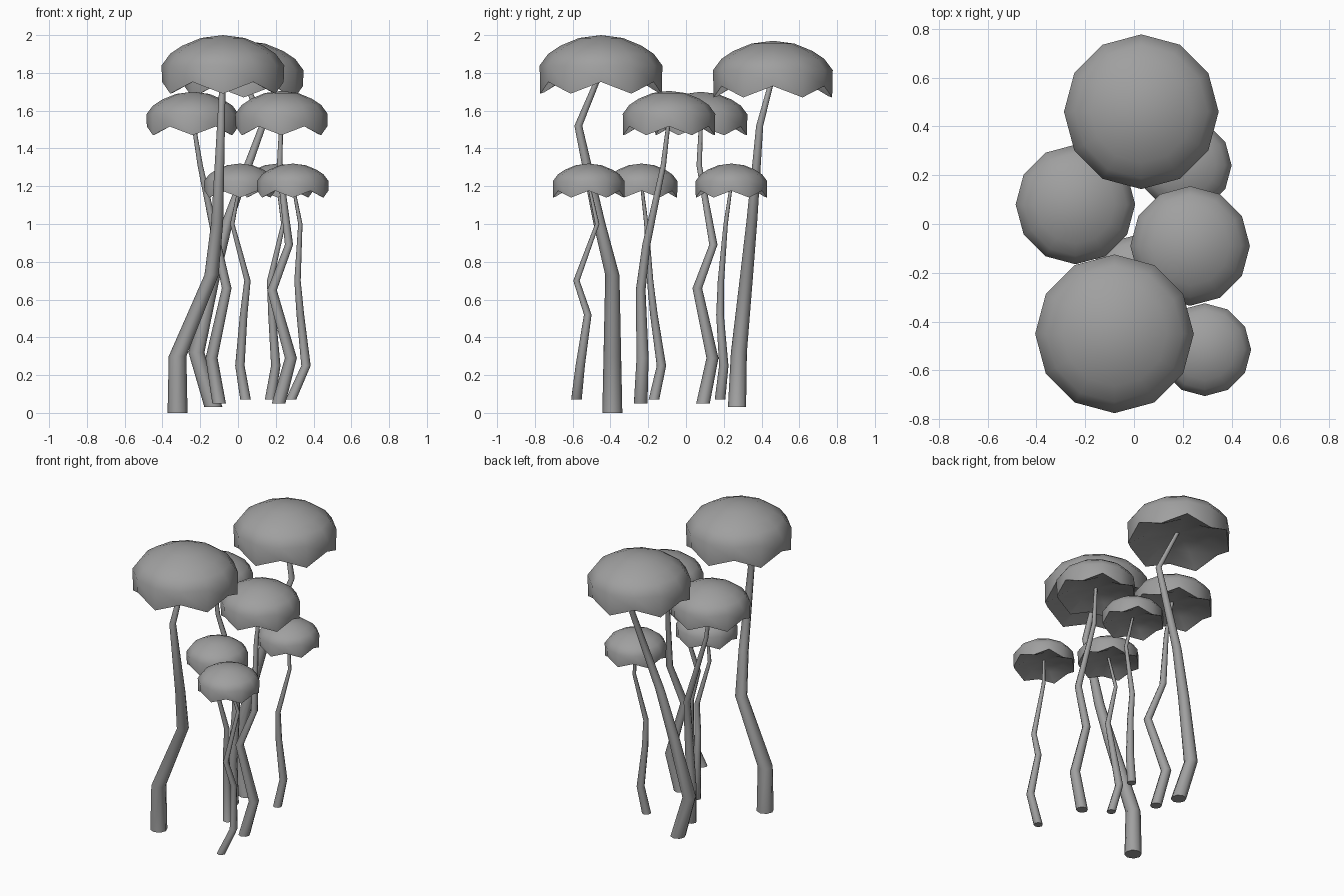
import bpy, bmesh, math
from mathutils import Vector

cube = bpy.data.objects.get("Cube")
if cube:
    bpy.data.objects.remove(cube)

grey = bpy.data.materials.new("mushroom_grey")
grey.use_nodes = True
colour = (0.35, 0.35, 0.35, 1)
grey.diffuse_color = colour
grey.node_tree.nodes["Principled BSDF"].inputs["Base Color"].default_value = colour

SIDES = 12
# Cap section from crown to rim to underside: radius, height, rim waviness
SECTION = [(0.36, 0.95, 0), (0.66, 0.82, 0), (0.86, 0.68, 0), (1, 0.48, 0),
           (0.99, 0.10, 0.1), (0.93, 0.12, 0.1), (0.6, 0.27, 0.04)]


def finish(bm, name, angle):
    bmesh.ops.recalc_face_normals(bm, faces=bm.faces)
    mesh = bpy.data.meshes.new(name)
    bm.to_mesh(mesh)
    bm.free()
    mesh.materials.append(grey)
    obj = bpy.data.objects.new(name, mesh)
    bpy.context.collection.objects.link(obj)
    bpy.ops.object.select_all(action="DESELECT")
    obj.select_set(True)
    bpy.context.view_layer.objects.active = obj
    bpy.ops.object.shade_smooth_by_angle(angle=math.radians(angle))


def skin(bm, rings, start, end):
    """Join rings of vertices and close both ends with fans."""
    n = len(rings[0])
    for i in range(n):
        j = (i + 1) % n
        for a, b in zip(rings, rings[1:]):
            bm.faces.new((a[i], a[j], b[j], b[i]))
        bm.faces.new((start, rings[0][j], rings[0][i]))
        bm.faces.new((end, rings[-1][i], rings[-1][j]))


def make_cap(name, x, y, radius, low, top):
    bm = bmesh.new()
    h = top - low
    rings = []
    for r, z, wave in SECTION:
        ring = []
        for i in range(SIDES):
            a = math.tau * i / SIDES
            dz = wave * (-1) ** (i + 1)
            ring.append(bm.verts.new((x + radius * r * math.cos(a),
                                      y + radius * r * math.sin(a),
                                      low + h * (z - dz))))
        rings.append(ring)
    crown = bm.verts.new((x, y, top))
    under = bm.verts.new((x, y, low + h * 0.33))
    skin(bm, rings, crown, under)
    finish(bm, name, 50)


def make_stem(name, path, base_radius):
    bm = bmesh.new()
    pts = [Vector(p) for p in path]
    z0, z1 = pts[0].z, pts[-1].z
    rings = []
    for p in pts:
        r = base_radius * (1 - 0.72 * (p.z - z0) / (z1 - z0))
        rings.append([bm.verts.new((p.x + r * math.cos(math.tau * i / 8),
                                    p.y + r * math.sin(math.tau * i / 8), p.z))
                      for i in range(8)])
    skin(bm, rings, bm.verts.new(pts[0]), bm.verts.new(pts[-1]))
    finish(bm, name, 50)


# Each mushroom: cap x, y, radius, rim low, crown; stem base radius; stem path below the cap
MUSHROOMS = {
    "tall_front": ((-0.08, -0.45, 0.325, 1.69, 2.0), 0.053,
                   [(-0.32, -0.39, 0), (-0.32, -0.39, 0.3), (-0.14, -0.39, 0.73),
                    (-0.11, -0.46, 1.01), (-0.09, -0.57, 1.52)]),
    "tall_back": ((0.03, 0.46, 0.317, 1.67, 1.97), 0.048,
                  [(-0.13, 0.27, 0.03), (-0.22, 0.28, 0.32), (-0.13, 0.32, 0.72),
                   (-0.05, 0.35, 1.03), (0.13, 0.39, 1.52)]),
    "middle_right": ((-0.24, 0.08, 0.245, 1.47, 1.7), 0.036,
                     [(-0.1, 0.09, 0.05), (-0.14, 0.14, 0.29), (-0.06, 0.06, 0.66),
                      (-0.11, 0.145, 0.89), (-0.2, 0.07, 1.31)]),
    "middle_left": ((0.23, -0.09, 0.245, 1.47, 1.705), 0.036,
                    [(0.215, -0.24, 0.05), (0.28, -0.23, 0.29), (0.18, -0.24, 0.65),
                     (0.27, -0.21, 0.89), (0.22, -0.12, 1.31)]),
    "short_front": ((0.29, -0.515, 0.19, 1.14, 1.32), 0.028,
                    [(0.28, -0.58, 0.07), (0.36, -0.56, 0.25), (0.33, -0.52, 0.52),
                     (0.315, -0.58, 0.7), (0.33, -0.47, 1.0)]),
    "short_back": ((0.21, 0.24, 0.19, 1.14, 1.32), 0.028,
                   [(0.17, 0.18, 0.07), (0.2, 0.2, 0.25), (0.18, 0.18, 0.52),
                    (0.17, 0.185, 0.7), (0.24, 0.21, 1.0)]),
    "short_middle": ((0.01, -0.235, 0.19, 1.14, 1.32), 0.028,
                     [(0.04, -0.17, 0.07), (0.01, -0.13, 0.25), (0.03, -0.17, 0.52),
                      (0.05, -0.19, 0.7), (-0.03, -0.21, 1.0)]),
}

for name, (cap, base_radius, path) in MUSHROOMS.items():
    x, y, radius, low, top = cap
    make_cap(name + "_cap", *cap)
    # The stem ends just inside the hollow of the cap
    make_stem(name + "_stem", path + [(x, y, low + 0.38 * (top - low))], base_radius)
